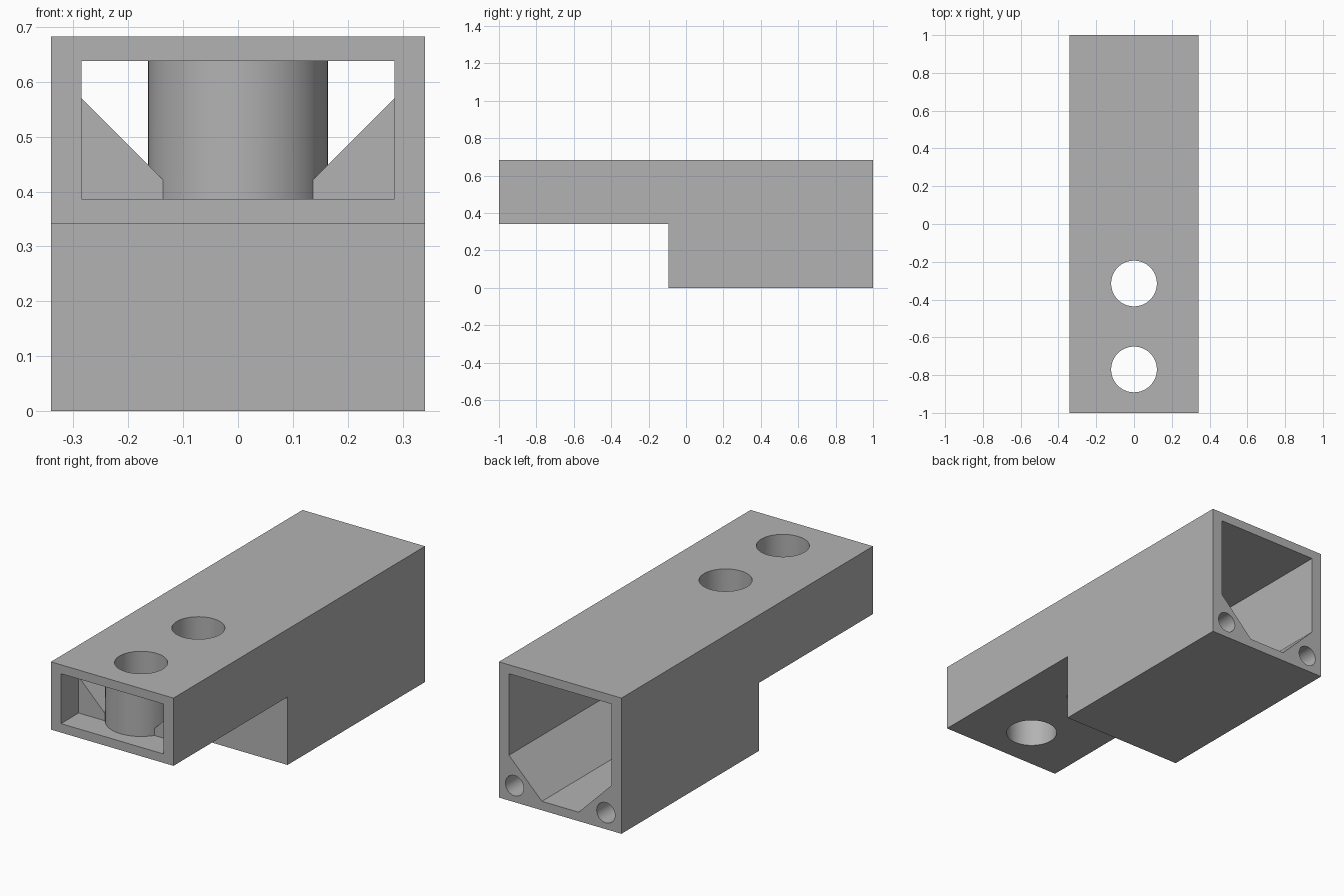
import bpy, bmesh, math

if "Cube" in bpy.data.objects:
    bpy.data.objects.remove(bpy.data.objects["Cube"])

HALF_W, HEIGHT, SHELF_Z, STEP_Y, WALL = 0.341, 0.683, 0.342, -0.093, 0.045
INNER_W, FLAT_W = 0.285, 0.102
HOLE_YS = (-0.77, -0.315)

grey = bpy.data.materials.new("plain grey")
grey.use_nodes = True
colour = (0.45, 0.45, 0.45, 1)
grey.diffuse_color = colour
grey.node_tree.nodes["Principled BSDF"].inputs["Base Color"].default_value = colour


def prism(name, profile, axis, start, end):
    """Extrude a 2D outline: along x it holds (y, z), along y it holds (x, z)."""
    bm = bmesh.new()
    place = (lambda a, b: (start, a, b)) if axis == "x" else (lambda a, b: (a, start, b))
    face = bm.faces.new([bm.verts.new(place(a, b)) for a, b in profile])
    moved = bmesh.ops.extrude_face_region(bm, geom=[face])["geom"]
    shift = (end - start, 0, 0) if axis == "x" else (0, end - start, 0)
    bmesh.ops.translate(bm, vec=shift, verts=[v for v in moved if isinstance(v, bmesh.types.BMVert)])
    bmesh.ops.recalc_face_normals(bm, faces=bm.faces)
    mesh = bpy.data.meshes.new(name)
    bm.to_mesh(mesh)
    bm.free()
    obj = bpy.data.objects.new(name, mesh)
    bpy.context.collection.objects.link(obj)
    mesh.materials.append(grey)
    return obj


def cylinder(name, radius, location, depth, rotation=(0, 0, 0)):
    bpy.ops.mesh.primitive_cylinder_add(vertices=64, radius=radius, depth=depth,
                                        location=location, rotation=rotation)
    obj = bpy.context.object
    obj.name = name
    obj.data.materials.append(grey)
    return obj


def combine(target, tool, operation):
    """Apply a boolean, then discard the tool."""
    mod = target.modifiers.new(operation, "BOOLEAN")
    mod.operation, mod.object, mod.solver = operation, tool, "EXACT"
    bpy.context.view_layer.objects.active = target
    bpy.ops.object.modifier_apply(modifier=mod.name)
    bpy.data.objects.remove(tool)


def channel(floor_z):
    """Cavity outline with both lower corners filled at 45 degrees."""
    top, knee = HEIGHT - WALL, floor_z + INNER_W - FLAT_W
    return [(-INNER_W, top), (-INNER_W, knee), (-FLAT_W, floor_z),
            (FLAT_W, floor_z), (INNER_W, knee), (INNER_W, top)]


# Stepped outer housing
housing = prism("housing", [(-1, SHELF_Z), (STEP_Y, SHELF_Z), (STEP_Y, 0), (1, 0),
                            (1, HEIGHT), (-1, HEIGHT)], "x", -HALF_W, HALF_W)

# Rear chamber, front channel and rectangular front mouth
front_floor, top = SHELF_Z + WALL, HEIGHT - WALL
inner_end = STEP_Y + WALL
combine(housing, prism("rear_chamber", channel(WALL), "y", inner_end, 1.1), "DIFFERENCE")
combine(housing, prism("front_channel", channel(front_floor), "y", -1.1, inner_end + 0.02), "DIFFERENCE")
mouth = [(-INNER_W, front_floor), (INNER_W, front_floor), (INNER_W, top), (-INNER_W, top)]
combine(housing, prism("front_mouth", mouth, "y", -1.1, -0.86), "DIFFERENCE")

# Vertical sleeves through the front arm
mid_z = (front_floor + top) / 2
for y in HOLE_YS:
    combine(housing, cylinder("sleeve", 0.164, (0, y, mid_z), top - front_floor + 0.04), "UNION")
for y in HOLE_YS:
    combine(housing, cylinder("bore", 0.121, (0, y, mid_z), 1), "DIFFERENCE")

# Blind screw holes in the rear lower corners
for side in (-1, 1):
    combine(housing, cylinder("screw_hole", 0.051, (side * 0.254, 0.85, 0.083), 0.7,
                              (math.pi / 2, 0, 0)), "DIFFERENCE")

bpy.ops.object.select_all(action="DESELECT")
housing.select_set(True)
bpy.context.view_layer.objects.active = housing
bpy.ops.object.shade_smooth_by_angle(angle=math.radians(30))
